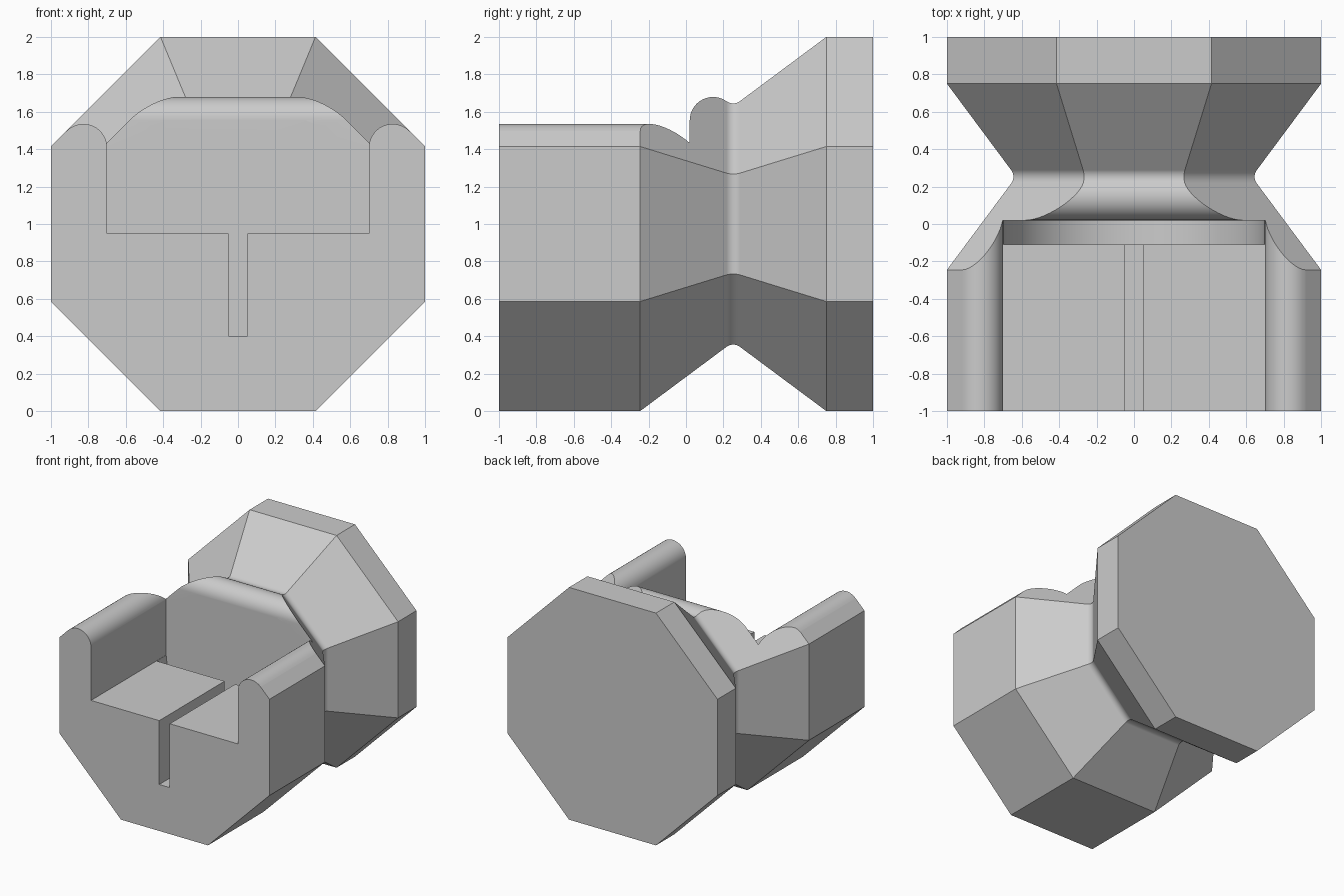
import bpy, bmesh, math
from mathutils import Vector

if "Cube" in bpy.data.objects:
    bpy.data.objects.remove(bpy.data.objects["Cube"])

grey = bpy.data.materials.new("plain grey")
grey.diffuse_color = (0.6, 0.6, 0.6, 1)
grey.use_nodes = True
grey.node_tree.nodes["Principled BSDF"].inputs["Base Color"].default_value = grey.diffuse_color


def arc(cx, cy, r, a0, a1, n):
    """Points on an arc, angles in degrees."""
    return [(cx + r * math.cos(math.radians(a0 + (a1 - a0) * i / n)),
             cy + r * math.sin(math.radians(a0 + (a1 - a0) * i / n))) for i in range(n + 1)]


def loft(name, rings):
    """Closed solid through a list of equal rings of points."""
    bm = bmesh.new()
    vs = [[bm.verts.new(p) for p in ring] for ring in rings]
    n = len(vs[0])
    for a, b in zip(vs, vs[1:]):
        for i in range(n):
            bm.faces.new((a[i], a[(i + 1) % n], b[(i + 1) % n], b[i]))
    bm.faces.new(vs[0])
    bm.faces.new(vs[-1])
    bmesh.ops.recalc_face_normals(bm, faces=bm.faces)
    me = bpy.data.meshes.new(name)
    bm.to_mesh(me)
    bm.free()
    ob = bpy.data.objects.new(name, me)
    me.materials.append(grey)
    bpy.context.collection.objects.link(ob)
    return ob


def along_y(name, profile, y0, y1):
    return loft(name, [[(x, y, z) for x, z in profile] for y in (y0, y1)])


def along_x(name, profile, x0, x1):
    return loft(name, [[(x, y, z) for y, z in profile] for x in (x0, x1)])


# Octagonal body with a rounded waist
Y0, Y1, YM, WAIST = -0.245, 0.75, 0.2525, 0.63
slope = (1 - WAIST) / (YM - Y0)
tilt = math.atan(slope)
R = 0.06
deg = math.degrees(tilt)
waist = arc(YM, WAIST + R / math.cos(tilt), R, 270 - deg, 270 + deg, 10)
stations = [(-1, 1), (Y0, 1)] + waist + [(Y1, 1), (1, 1)]


def octagon(y, apothem):
    c = apothem / math.cos(math.pi / 8)
    return [(c * math.cos(math.pi * (k + 0.5) / 4), y, 1 + c * math.sin(math.pi * (k + 0.5) / 4))
            for k in range(8)]


body = loft("octagonal_body", [octagon(y, r) for y, r in stations])

# Front pocket, leaving two arms with rounded tops
W, BACK, FLOOR = 0.7, 0.02, 0.95
ra = 0.1265
half = [(W, FLOOR)] + arc(W + ra, 1.535 - ra, ra, 180, 45, 14) + [(1.2, 1.8), (1.2, 2.3)]
pocket = along_y("pocket_cutter", half + [(-x, z) for x, z in reversed(half)], -1.3, BACK)

# Disc groove behind the floor, and the narrow centre slot
disc = along_y("disc_cutter", arc(0, 1, W, 0, 360, 96)[:-1], -0.11, BACK)
slot = along_y("slot_cutter", [(-0.05, 0.4), (0.05, 0.4), (0.05, 1.1), (-0.05, 1.1)], -1.3, -0.05)

# Rounded top edge of the wall behind the pocket
rw = 0.125
cy = BACK + rw
cz = 1 + WAIST + slope * (YM - cy) - rw / math.cos(tilt)
edge = arc(cy, cz, rw, 180, 90 - deg, 14)
wall = along_x("wall_edge_cutter", edge + [(edge[-1][0], 2.3), (-0.1, 2.3), (-0.1, cz)], -1.3, 1.3)

bpy.context.view_layer.objects.active = body
for cutter in (pocket, disc, slot, wall):
    cutter.hide_render = True
    mod = body.modifiers.new(cutter.name, 'BOOLEAN')
    mod.operation = 'DIFFERENCE'
    mod.solver = 'EXACT'
    mod.object = cutter
    bpy.ops.object.modifier_apply(modifier=mod.name)
    bpy.data.objects.remove(cutter)

# Smooth the fillets, keep the planar faces crisp
bpy.ops.object.select_all(action='DESELECT')
body.select_set(True)
bpy.ops.object.shade_smooth_by_angle(angle=math.radians(22))
weighted = body.modifiers.new("flat_faces", 'WEIGHTED_NORMAL')
weighted.keep_sharp = True
